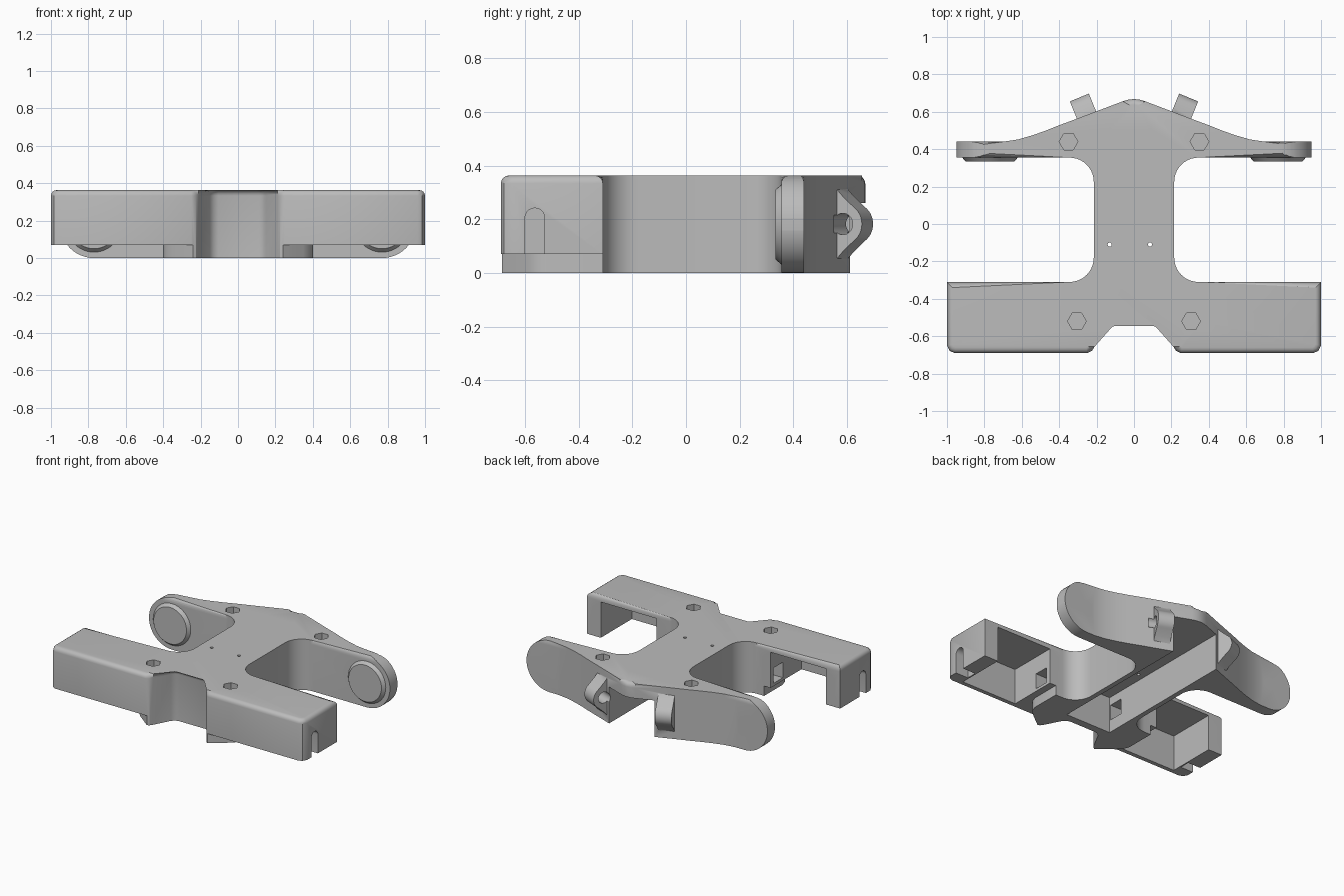
import bpy, bmesh, math
from mathutils import Vector, Matrix

if "Cube" in bpy.data.objects:
    bpy.data.objects.remove(bpy.data.objects["Cube"])

grey = bpy.data.materials.new("grey plastic")
grey.diffuse_color = (0.5, 0.5, 0.5, 1)
grey.use_nodes = True
grey.node_tree.nodes["Principled BSDF"].inputs["Base Color"].default_value = grey.diffuse_color


def finish(bm, name):
    bmesh.ops.recalc_face_normals(bm, faces=bm.faces)
    me = bpy.data.meshes.new(name)
    bm.to_mesh(me)
    bm.free()
    me.materials.append(grey)
    ob = bpy.data.objects.new(name, me)
    bpy.context.collection.objects.link(ob)
    return ob


def prism(name, pts, depth, matrix=Matrix(), bevel=0):
    """Closed extrusion of a 2D outline along local z, rounding the top rim if asked."""
    bm = bmesh.new()
    low = [bm.verts.new((x, y, 0)) for x, y in pts]
    top = [bm.verts.new((x, y, depth)) for x, y in pts]
    bm.faces.new(low[::-1])
    bm.faces.new(top)
    for i in range(len(pts)):
        j = (i + 1) % len(pts)
        bm.faces.new((low[i], low[j], top[j], top[i]))
    if bevel:
        rim = [e for e in bm.edges if all(v.co.z > depth - 1e-5 for v in e.verts)]
        bmesh.ops.bevel(bm, geom=rim, offset=bevel, segments=4, profile=0.5, affect='EDGES')
    bm.transform(matrix)
    return finish(bm, name)


def block(name, lo, hi):
    pts = [(lo[0], lo[1]), (hi[0], lo[1]), (hi[0], hi[1]), (lo[0], hi[1])]
    return prism(name, pts, hi[2] - lo[2], Matrix.Translation((0, 0, lo[2])))


def rod(name, a, b, r, r2=None, n=32):
    a, b = Vector(a), Vector(b)
    bm = bmesh.new()
    bmesh.ops.create_cone(bm, cap_ends=True, segments=n, radius1=r, radius2=r if r2 is None else r2,
                          depth=(b - a).length)
    q = (b - a).to_track_quat('Z', 'Y').to_matrix().to_4x4()
    bm.transform(Matrix.Translation((a + b) / 2) @ q)
    return finish(bm, name)


def arc(cx, cy, r, a0, a1, n=10):
    return [(cx + r * math.cos(math.radians(a0 + (a1 - a0) * i / n)),
             cy + r * math.sin(math.radians(a0 + (a1 - a0) * i / n))) for i in range(n + 1)]


def combine(target, tool, op='DIFFERENCE'):
    m = target.modifiers.new(op, 'BOOLEAN')
    m.operation, m.object, m.solver = op, tool, 'EXACT'
    bpy.context.view_layer.objects.active = target
    bpy.ops.object.modifier_apply(modifier=m.name)
    bpy.data.objects.remove(tool)


# Chassis outline: right half from the front notch round to the rear tip
half = [(.105, -.515), (.13, -.522), (.15, -.542), (.21, -.655), (.225, -.678), (.25, -.69),
        (.96, -.69), (.985, -.678), (1, -.65), (1, -.31)]
half += arc(.345, -.18, .13, 270, 180) + arc(.345, .225, .13, 180, 90)
half += [(.95, .355), (.95, .44), (.7, .44), (.62, .452), (.54, .475), (.47, .5), (.4, .528),
         (.3, .565), (.06, .656), (.03, .665)]
outline = half + [(0, .668)] + [(-x, y) for x, y in reversed(half)]
chassis = prism("chassis", outline, .363, bevel=.03)

# Hollow centre spine, open below and at the rear
combine(chassis, block("spine_channel", (-.18, -.46, -.1), (.18, 1, .26)))

XZ = Matrix(((1, 0, 0, 0), (0, 0, 1, 0), (0, 1, 0, 0), (0, 0, 0, 1)))   # outline in x,z; depth in y
YZ = Matrix(((0, 0, 1, 0), (1, 0, 0, 0), (0, 1, 0, 0), (0, 0, 0, 1)))   # outline in y,z; depth in x

for s in (-1, 1):
    def sblock(name, lo, hi):
        xs = sorted((s * lo[0], s * hi[0]))
        return block(name, (xs[0], lo[1], lo[2]), (xs[1], hi[1], hi[2]))

    # Front box: raised underside round the bolt post, cavity open to the rear, wire passage
    under = [(.23, -.8), (.24, -.685), (.35, -.6), (.385, -.565), (.4, -.52), (.4, -.25), (1.1, -.25), (1.1, -.8)]
    combine(chassis, prism("underside", [(s * x, y) for x, y in under], .17, Matrix.Translation((0, 0, -.1))))
    combine(chassis, sblock("cavity", (.45, -.66, -.1), (.89, -.25, .325)))
    combine(chassis, sblock("wire_passage", (.1, -.45, .09), (.5, -.345, .2)))

    # Round-topped slot in the box end
    slot = [(-.6, -.1), (-.527, -.1)] + arc(-.5635, .205, .0365, 0, 180)
    combine(chassis, prism("end_slot", slot, .2, Matrix.Translation((s * 1.0 - .1, 0, 0)) @ YZ))

    # Screw holes in the mounting tabs
    for x in (.405, .935):
        for z in (.135, .26):
            combine(chassis, rod("tab_hole", (s * x, -.4, z), (s * x, -.25, z), .02, n=16))

    # Rounded arm end
    corner = [(.77, .5)] + arc(.77, .1815, .1815, 90, -90, 24) + [(.77, -.1), (1.1, -.1), (1.1, .5)]
    combine(chassis, prism("arm_round", [(s * x, z) for x, z in corner], .4,
                           Matrix.Translation((0, .3, 0)) @ XZ))

    # Wheel boss with recess, axle hole and counterbore
    combine(chassis, rod("boss", (s * .77, .375, .18), (s * .77, .333, .18), .165, .13, 48), 'UNION')
    combine(chassis, rod("recess", (s * .77, .30, .18), (s * .77, .355, .18), .105, n=48))
    combine(chassis, rod("axle_hole", (s * .77, .2, .18), (s * .77, .6, .18), .022, n=24))
    combine(chassis, rod("counterbore", (s * .77, .415, .18), (s * .77, .6, .18), .045))

    # Flared rear lug with a cross hole
    lug = [(-.07, -.175), (-.045, -.165), (-.025, -.13), (0, -.103), (.025, -.08)]
    lug = lug + arc(0, 0, .077, -55, 55, 14) + [(d, -z) for d, z in reversed(lug)]
    out = Vector((s * .38, .925, 0)).normalized()
    side = out.cross(Vector((0, 0, 1)))
    mid = Vector((s * .263, .605, .182))
    frame = Matrix((out, (0, 0, 1), side)).transposed().to_4x4()
    frame.translation = mid - side * .055
    combine(chassis, prism("lug", lug, .11, frame), 'UNION')
    combine(chassis, rod("lug_hole", mid - side * .09, mid + side * .09, .04))

    # Hexagonal nut pockets with bolt holes
    for x, y in ((.35, .44), (.305, -.52)):
        combine(chassis, rod("bolt_hole", (s * x, y, -.1), (s * x, y, .5), .026, n=24))
        hexa = arc(s * x, y, .05, 0, 300, 5)
        combine(chassis, prism("nut_pocket", hexa, .2, Matrix.Translation((0, 0, .31))))

# Small pilot holes through the top
for x in (-.13, .085):
    for y in (-.11, .505):
        combine(chassis, rod("pilot_hole", (x, y, .2), (x, y, .5), .011, n=16))

bpy.ops.object.select_all(action='DESELECT')
chassis.select_set(True)
bpy.context.view_layer.objects.active = chassis
bpy.ops.object.shade_smooth_by_angle(angle=math.radians(30))
